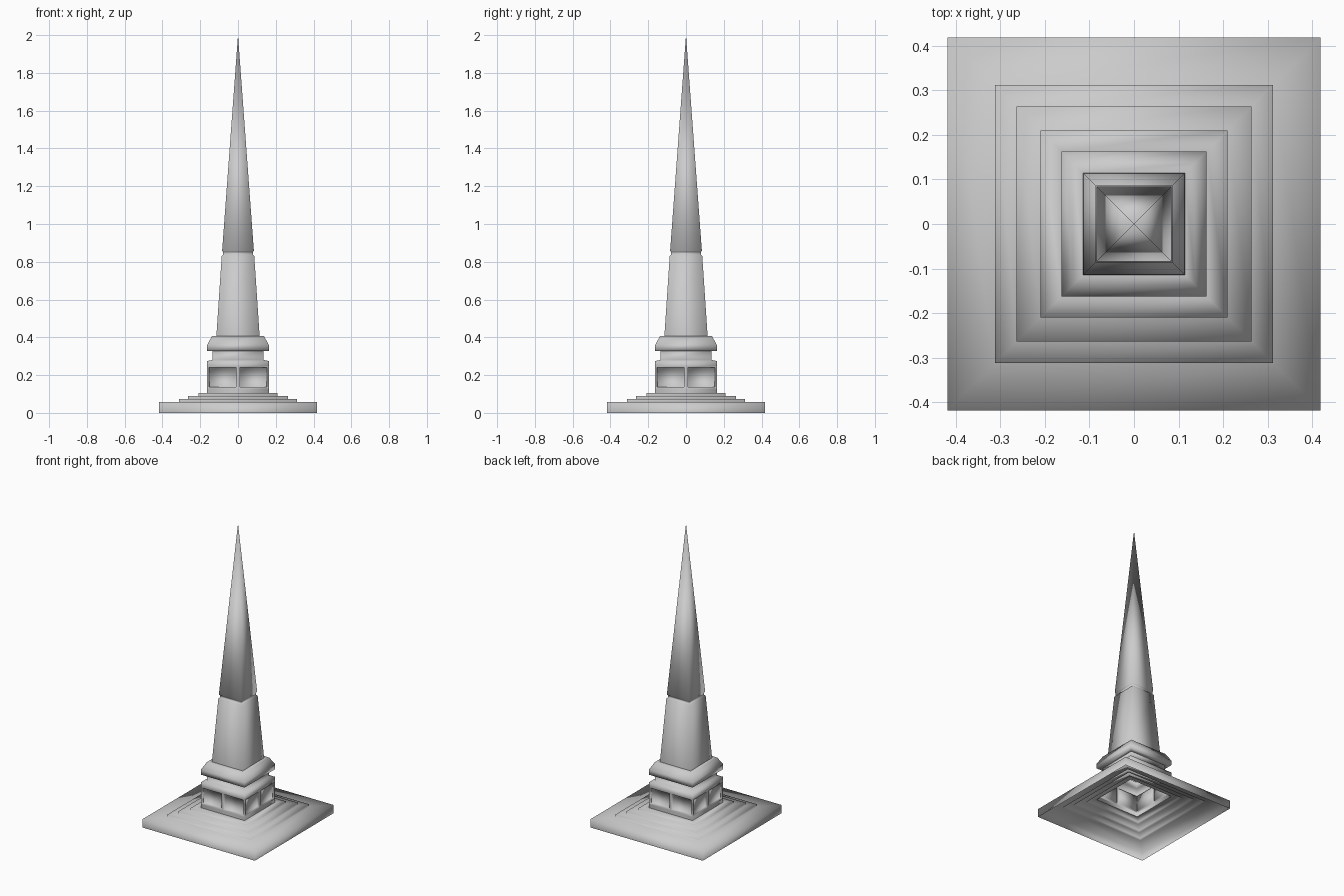
import bpy
import bmesh

cube = bpy.data.objects.get("Cube")
if cube:
    bpy.data.objects.remove(cube, do_unlink=True)

stone = bpy.data.materials.new("pale_grey_stone")
stone.use_nodes = True
GREY = (0.6, 0.6, 0.6, 1.0)
stone.diffuse_color = GREY
stone.node_tree.nodes["Principled BSDF"].inputs["Base Color"].default_value = GREY


def ring(bm, half, z):
    """Square ring of vertices around the vertical axis."""
    return [bm.verts.new((sx * half, sy * half, z))
            for sx, sy in ((-1, -1), (1, -1), (1, 1), (-1, 1))]


def square_loft(name, profile, tip=None, panels=None):
    """Hollow four-sided shell through (half width, height) pairs."""
    bm = bmesh.new()
    rings = [ring(bm, half, z) for half, z in profile]
    pairs = list(zip(rings, rings[1:]))
    for low, high in pairs:
        for i in range(4):
            j = (i + 1) % 4
            bm.faces.new((low[i], low[j], high[j], high[i]))
    if tip:
        apex = bm.verts.new((0, 0, tip))
        for i in range(4):
            bm.faces.new((rings[-1][i], rings[-1][(i + 1) % 4], apex))
    if panels:
        panels(bm)
    mesh = bpy.data.meshes.new(name)
    bm.to_mesh(mesh)
    bm.free()
    mesh.materials.append(stone)
    for poly in mesh.polygons:
        poly.use_smooth = True
    obj = bpy.data.objects.new(name, mesh)
    bpy.context.collection.objects.link(obj)
    return obj


def recess_panels(bm):
    """Split each plinth wall in two and sink a panel into each half."""
    walls = [f for f in bm.faces if abs(f.normal.z) < 0.1
             and f.calc_center_median().z < 0.24]
    bm.normal_update()
    walls = [f for f in bm.faces if abs(f.normal.z) < 0.1
             and 0.14 < f.calc_center_median().z < 0.24]
    edges = {e for f in walls for e in f.edges
             if abs(e.verts[0].co.z - e.verts[1].co.z) < 0.001}
    bmesh.ops.subdivide_edges(bm, edges=list(edges), cuts=1)
    bm.normal_update()
    halves = [f for f in bm.faces if abs(f.normal.z) < 0.1
              and 0.14 < f.calc_center_median().z < 0.24]
    bmesh.ops.inset_individual(bm, faces=halves, thickness=0.014, depth=0)
    bmesh.ops.inset_individual(bm, faces=halves, thickness=0.0005, depth=-0.012)


# Stepped base, open underneath
square_loft("stepped_base", [
    (0.418, 0), (0.418, 0.057), (0.312, 0.057), (0.312, 0.073),
    (0.264, 0.073), (0.264, 0.089), (0.21, 0.089), (0.21, 0.105),
    (0.163, 0.105)])

# Plinth with two recessed panels per side, and the neck above it
square_loft("panelled_plinth", [
    (0.163, 0.105), (0.163, 0.128), (0.163, 0.25), (0.163, 0.275),
    (0.135, 0.28), (0.135, 0.327)], panels=recess_panels)

# Flared cap
square_loft("sloped_cap", [
    (0.135, 0.327), (0.163, 0.327), (0.163, 0.36), (0.137, 0.408),
    (0.114, 0.408)])

# Tapering shaft, narrow joint and pointed spire
square_loft("shaft_and_spire", [
    (0.114, 0.408), (0.113, 0.43), (0.086, 0.832), (0.08, 0.837),
    (0.08, 0.853), (0.084, 0.858)], tip=2.0)
